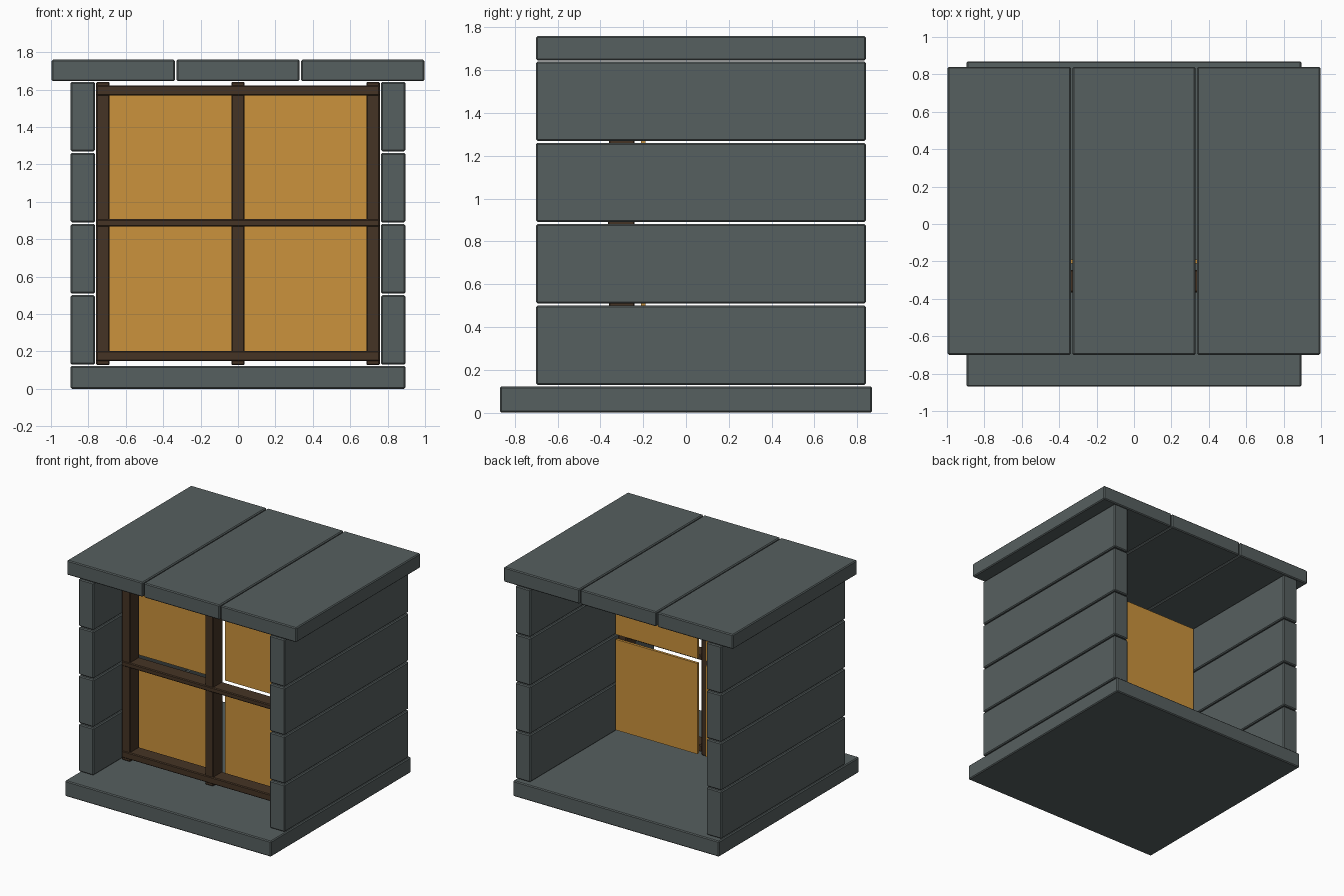
import bpy

if "Cube" in bpy.data.objects:
    bpy.data.objects.remove(bpy.data.objects["Cube"])


def material(name, rgb):
    m = bpy.data.materials.new(name)
    m.diffuse_color = (*rgb, 1.0)
    m.use_nodes = True
    m.node_tree.nodes["Principled BSDF"].inputs["Base Color"].default_value = m.diffuse_color
    return m


STONE = material("slate_grey", (0.094, 0.115, 0.115))
WOOD = material("dark_brown", (0.060, 0.034, 0.018))
AMBER = material("amber", (0.60, 0.29, 0.045))


def block(name, x, y, z, mat, bevel=0.0):
    """Box spanning the given (min, max) ranges, with chamfered edges."""
    bpy.ops.mesh.primitive_cube_add(
        size=1, location=[(r[0] + r[1]) / 2 for r in (x, y, z)])
    ob = bpy.context.object
    ob.name = name
    ob.scale = [r[1] - r[0] for r in (x, y, z)]
    bpy.ops.object.transform_apply(location=False, rotation=False, scale=True)
    ob.data.materials.append(mat)
    if bevel:
        mod = ob.modifiers.new("chamfer", 'BEVEL')
        mod.width = bevel
        mod.segments = 1
    return ob


# Floor slab
block("floor_slab", (-0.895, 0.895), (-0.87, 0.87), (0, 0.122), STONE, 0.007)

# Roof of three slabs
for i in (-1, 0, 1):
    c = i * 0.667
    block("roof_slab", (c - 0.329, c + 0.329), (-0.70, 0.84),
          (1.645, 1.76), STONE, 0.007)

# Side walls, four stacked blocks each
for side in (-1, 1):
    xs = sorted((side * 0.765, side * 0.895))
    for row in range(4):
        z = 0.13 + row * 0.38
        block("wall_block", xs, (-0.70, 0.84), (z, z + 0.371), STONE, 0.007)

# Window posts
for c in (-0.722, 0, 0.722):
    block("window_post", (c - 0.036, c + 0.036), (-0.36, -0.24),
          (0.128, 1.642), WOOD, 0.006)

# Window rails
for name, z in (("bottom_rail", (0.148, 0.202)), ("middle_rail", (0.868, 0.907)),
                ("top_rail", (1.568, 1.622))):
    block(name, (-0.758, 0.758), (-0.365, -0.245), z, WOOD, 0.006)

# Four glass panes behind the frame
for x in ((-0.745, -0.035), (0.035, 0.745)):
    for z in ((0.155, 0.867), (0.905, 1.615)):
        block("glass_pane", x, (-0.21, -0.19), z, AMBER)
